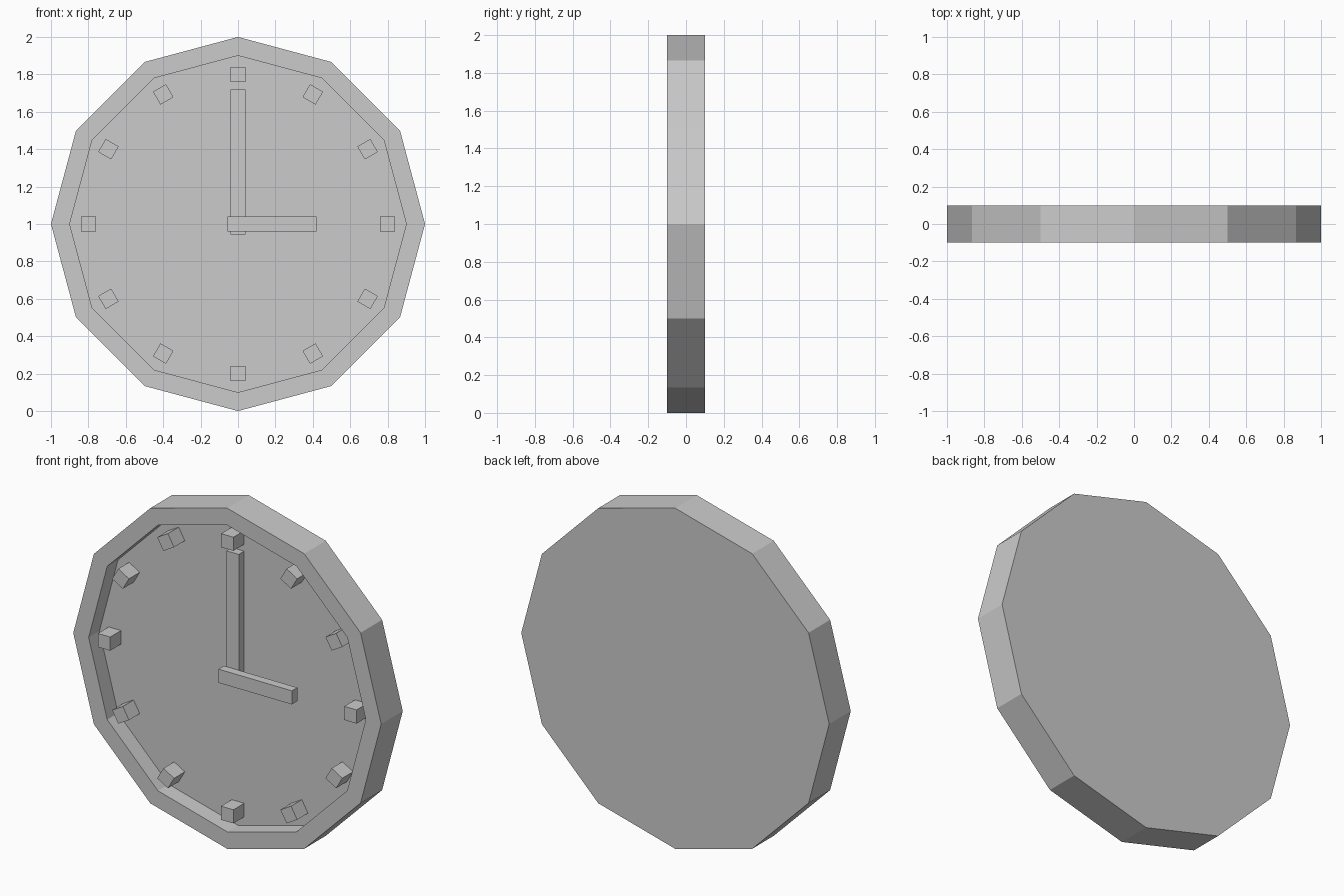
import bpy
import bmesh
from math import radians
from mathutils import Matrix, Vector

cube = bpy.data.objects.get("Cube")
if cube:
    bpy.data.objects.remove(cube, do_unlink=True)

grey = bpy.data.materials.new("light grey")
grey.use_nodes = True
colour = (0.6, 0.6, 0.6, 1)
grey.diffuse_color = colour
grey.node_tree.nodes["Principled BSDF"].inputs["Base Color"].default_value = colour

CENTRE = Vector((0, 0, 1))
FRONT, FLOOR, BACK = -0.1, 0.0, 0.1
HAND_SPLIT = -0.05


def add_object(name, bm):
    bmesh.ops.recalc_face_normals(bm, faces=bm.faces)
    mesh = bpy.data.meshes.new(name)
    bm.to_mesh(mesh)
    bm.free()
    mesh.materials.append(grey)
    obj = bpy.data.objects.new(name, mesh)
    bpy.context.collection.objects.link(obj)
    return obj


def add_box(name, x, y, z, turn=0):
    """Box spanning the given ranges around the dial centre, turned clockwise."""
    low, high = Vector((x[0], y[0], z[0])), Vector((x[1], y[1], z[1]))
    bm = bmesh.new()
    place = (Matrix.Translation(CENTRE) @ Matrix.Rotation(radians(turn), 4, "Y")
             @ Matrix.Translation((low + high) / 2) @ Matrix.Diagonal((*(high - low), 1)))
    bmesh.ops.create_cube(bm, size=1, matrix=place)
    return add_object(name, bm)


# Twelve-sided case: rings from the back to the recessed dial
bm = bmesh.new()
rings = []
for radius, depth in ((1, BACK), (1, FRONT), (0.9, FRONT), (0.9, FLOOR)):
    rings.append([bm.verts.new(CENTRE + Matrix.Rotation(radians(30 * i), 3, "Y")
                               @ Vector((0, depth, radius))) for i in range(12)])
for a, b in zip(rings, rings[1:]):
    for i in range(12):
        j = (i + 1) % 12
        bm.faces.new((a[i], a[j], b[j], b[i]))
bm.faces.new(rings[0])
bm.faces.new(rings[-1])
add_object("clock_case", bm)

# Hour markers
for hour in range(12):
    add_box(f"hour_marker_{hour + 1}", (-0.04, 0.04), (FRONT, FLOOR), (0.76, 0.84),
            30 * (hour + 1))

# Hands, the hour hand lying on the minute hand
add_box("minute_hand", (-0.04, 0.04), (HAND_SPLIT, FLOOR), (-0.055, 0.72))
add_box("hour_hand", (-0.04, 0.04), (FRONT, HAND_SPLIT), (-0.057, 0.42), 90)
